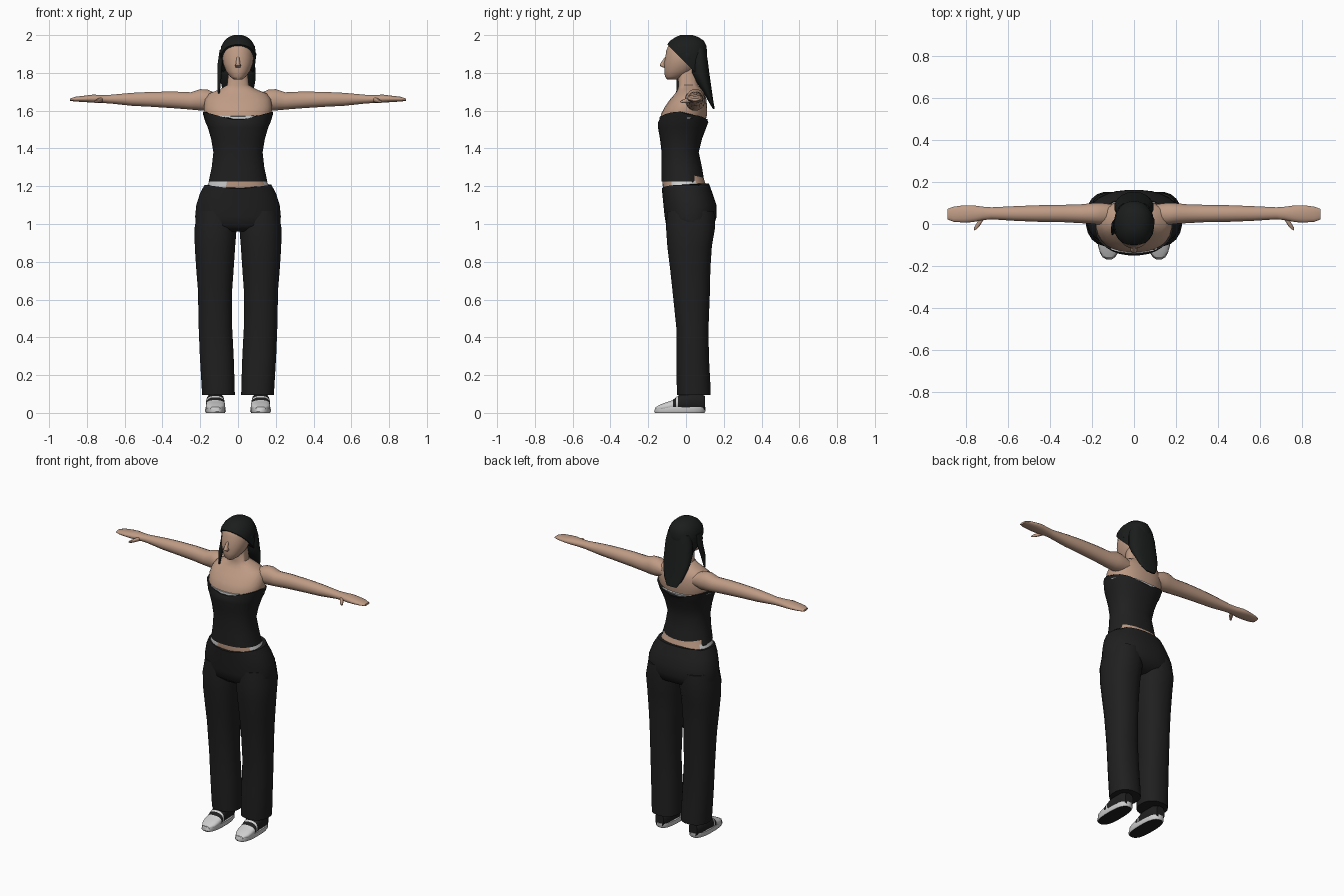
import bpy, bmesh, math
from mathutils import Vector


def material(name, rgb):
    m = bpy.data.materials.new(name)
    m.diffuse_color = (*rgb, 1)
    return m


SKIN = material("skin", (0.52, 0.33, 0.235))
BLACK = material("black cloth", (0.014, 0.014, 0.014))
HAIR = material("dark hair", (0.011, 0.012, 0.012))
LIGHT = material("light grey", (0.62, 0.62, 0.62))


def loft(name, rings, mats, axis="z", n=20, power=2.3, warp=None, rule=None, cut=None):
    """Skin a stack of rounded rings (t, u0, u1, v0, v1) along an axis."""
    bm = bmesh.new()
    loops = []
    for i, (t, u0, u1, v0, v1) in enumerate(rings):
        loop = []
        for k in range(n):
            a = math.tau * (k + 0.5) / n
            c, s = math.cos(a), math.sin(a)
            u = (u0 + u1) / 2 + (u1 - u0) / 2 * math.copysign(abs(c) ** (2 / power), c)
            v = (v0 + v1) / 2 + (v1 - v0) / 2 * math.copysign(abs(s) ** (2 / power), s)
            co = Vector({"z": (u, v, t), "x": (t, u, v), "y": (u, t, v)}[axis])
            if warp:
                warp(co, i)
            loop.append(bm.verts.new(co))
        loops.append(loop)
    for a, b in zip(loops, loops[1:]):
        for k in range(n):
            bm.faces.new((a[k], a[(k + 1) % n], b[(k + 1) % n], b[k]))
    bm.faces.new(loops[0])
    bm.faces.new(loops[-1])
    bmesh.ops.recalc_face_normals(bm, faces=bm.faces)
    if cut:
        bmesh.ops.bisect_plane(bm, geom=bm.verts[:] + bm.edges[:] + bm.faces[:],
                               plane_co=cut[0], plane_no=cut[1], clear_inner=True)
        bmesh.ops.holes_fill(bm, edges=bm.edges[:], sides=0)
        bmesh.ops.recalc_face_normals(bm, faces=bm.faces)
    bm.normal_update()
    if rule:
        for f in bm.faces:
            f.material_index = rule(f.calc_center_median(), f.normal)
    me = bpy.data.meshes.new(name)
    bm.to_mesh(me)
    bm.free()
    for m in mats:
        me.materials.append(m)
    ob = bpy.data.objects.new(name, me)
    bpy.context.collection.objects.link(ob)
    return ob


def sym(rings):
    """Rings given as (z, half width, front, back)."""
    return [(z, -w, w, f, b) for z, w, f, b in rings]


# Bare torso and neck, with light patches at the waist
def waist_patch(c, n):
    return int(1.18 < c.z < 1.23 and ((c.x < -0.06 and c.y < 0.05) or abs(c.x) > 0.14))


loft("torso", sym([
    (1.15, .185, -.115, .12), (1.18, .178, -.122, .115), (1.23, .150, -.126, .098),
    (1.38, .122, -.122, .06), (1.50, .150, -.137, .095), (1.58, .178, -.134, .112),
    (1.62, .182, -.113, .113), (1.66, .175, -.085, .108), (1.69, .155, -.058, .10),
    (1.712, .10, -.045, .085), (1.735, .058, -.04, .065), (1.82, .05, -.045, .055)]),
    [SKIN, LIGHT], n=28, rule=waist_patch)


# Strapless top with a dipped neckline, and the light trim under it
def top_edges(co, i):
    if i == 0 and co.y > 0.05:
        co.z -= 0.05
    if i == 6:
        co.z = (1.545 if co.y < 0 else 1.53) + 0.27 * abs(co.x)


def trim_edge(co, i):
    if i == 1:
        co.z = (1.568 if co.y < 0 else 1.552) + 0.06 * abs(co.x)


loft("strapless_top", sym([
    (1.225, .156, -.131, .106), (1.30, .140, -.131, .085), (1.38, .131, -.13, .068),
    (1.45, .143, -.138, .085), (1.51, .160, -.149, .108), (1.535, .172, -.15, .117),
    (1.58, .186, -.142, .12)]), [BLACK], n=28, warp=top_edges)
loft("neckline_trim", sym([(1.50, .153, -.143, .10), (1.57, .181, -.1395, .117)]),
     [LIGHT], n=28, warp=trim_edge)


# Trousers: hips and two legs
def waistband(co, i):
    if i == 0:
        co.z = 1.215 if co.y > 0.07 else 1.183 + 0.14 * abs(co.x)


loft("trouser_hips", sym([
    (1.20, .178, -.129, .122), (1.16, .203, -.126, .142), (1.10, .222, -.12, .162),
    (1.04, .228, -.114, .163), (.99, .224, -.105, .148), (.96, .18, -.07, .09)]),
    [BLACK], n=28, warp=waistband)


def mirrored(rings, s):
    return [(t, *sorted((s * a, s * b)), c, d) for t, a, b, c, d in rings]


LEG = [(1.07, .01, .215, -.10, .15), (.98, .006, .231, -.107, .155),
       (.88, .014, .230, -.10, .138), (.76, .022, .222, -.085, .13),
       (.65, .030, .213, -.073, .128), (.45, .030, .209, -.052, .12),
       (.30, .022, .203, -.05, .122), (.15, .017, .194, -.05, .13),
       (.095, .016, .191, -.048, .132)]
SOLE = [(0, .070, .170, -.165, .098), (.008, .064, .175, -.17, .104),
        (.03, .066, .173, -.162, .104)]
UPPER = [(-.158, .095, .145, .015, .032), (-.13, .075, .165, .01, .047),
         (-.10, .069, .171, .01, .058), (-.07, .068, .171, .01, .068),
         (-.053, .070, .170, .01, .083), (-.043, .070, .170, .01, .09),
         (-.02, .072, .168, .01, .105), (.07, .075, .165, .01, .105),
         (.10, .09, .15, .01, .09)]
ARM = [(.11, .0, .095, 1.61, 1.69), (.16, -.005, .102, 1.60, 1.712),
       (.20, 0, .10, 1.60, 1.715), (.25, .003, .095, 1.605, 1.698),
       (.34, .008, .092, 1.612, 1.702), (.46, .010, .090, 1.62, 1.70),
       (.56, .014, .086, 1.625, 1.695), (.68, .022, .080, 1.638, 1.684),
       (.72, .018, .083, 1.64, 1.684), (.77, .008, .090, 1.642, 1.685),
       (.81, .006, .090, 1.645, 1.68), (.86, .010, .083, 1.648, 1.674),
       (.89, .022, .072, 1.652, 1.664)]
THUMB = [(.71, .03, .06, 1.646, 1.672), (.735, -.01, .035, 1.642, 1.668),
         (.75, -.025, .005, 1.640, 1.660), (.762, -.032, -.015, 1.642, 1.653)]

for side, s in (("left", 1), ("right", -1)):
    loft(side + "_trouser_leg", mirrored(LEG, s), [BLACK])
    # Shoe: light sole with a dark underside, light toe, dark upper
    loft(side + "_shoe_sole", mirrored(SOLE, s), [LIGHT, BLACK], power=2.6,
         rule=lambda c, n: int(n.z < -0.7))
    rows = [(y, *sorted((s * a, s * b)), c, d) for y, a, b, c, d in UPPER]
    loft(side + "_shoe_upper", rows, [BLACK, LIGHT], axis="y", power=2.5,
         rule=lambda c, n: int(c.y < -0.065 or -0.05 < c.y < -0.04))
    # Arm with flat hand and thumb
    for part, data in (("arm", ARM), ("thumb", THUMB)):
        loft(f"{side}_{part}", [(s * r[0], *r[1:]) for r in data], [SKIN],
             axis="x", n=16 if part == "arm" else 8, power=2.1)

# Head and nose
loft("head", sym([
    (1.765, .022, -.10, -.05), (1.78, .042, -.112, -.01), (1.81, .064, -.115, .04),
    (1.85, .079, -.117, .07), (1.88, .083, -.110, .08), (1.92, .081, -.105, .085),
    (1.955, .066, -.088, .075), (1.98, .04, -.05, .05)]), [SKIN], n=24, power=2.1)
loft("nose", sym([(1.828, .012, -.122, -.10), (1.838, .017, -.140, -.10),
                  (1.85, .012, -.137, -.10), (1.885, .007, -.111, -.095)]),
     [SKIN], n=8)

# Hair: cap cut along the hairline, long fall down the back, one loose lock
loft("hair_cap", sym([
    (1.79, .086, -.09, .10), (1.85, .092, -.115, .108), (1.90, .096, -.115, .112),
    (1.94, .090, -.108, .11), (1.97, .073, -.085, .095), (1.99, .05, -.055, .065),
    (2.0, .022, -.03, .035)]), [HAIR], n=24, power=2.2,
    cut=((0, -.10, 1.95), (0, .70, .71)))
loft("hair_fall", sym([
    (1.93, .075, .03, .105), (1.87, .09, .025, .115), (1.80, .094, .028, .124),
    (1.75, .092, .055, .131), (1.70, .080, .09, .138), (1.65, .062, .118, .145),
    (1.61, .035, .142, .152)]), [HAIR])
loft("loose_lock", [(1.92, -.098, -.07, -.035, .03), (1.85, -.108, -.082, -.03, .015),
                    (1.77, -.110, -.088, -.05, -.015), (1.69, -.107, -.097, -.052, -.04)],
     [HAIR], n=10)
loft("hair_curl", [(1.92, .07, .085, -.01, .03), (1.90, .07, .099, -.015, .035),
                   (1.87, .07, .094, -.01, .03)], [HAIR], n=8)

# Smooth shading with crisp edges
for ob in bpy.data.objects:
    ob.select_set(True)
bpy.context.view_layer.objects.active = bpy.data.objects["torso"]
bpy.ops.object.shade_smooth_by_angle(angle=math.radians(50))
